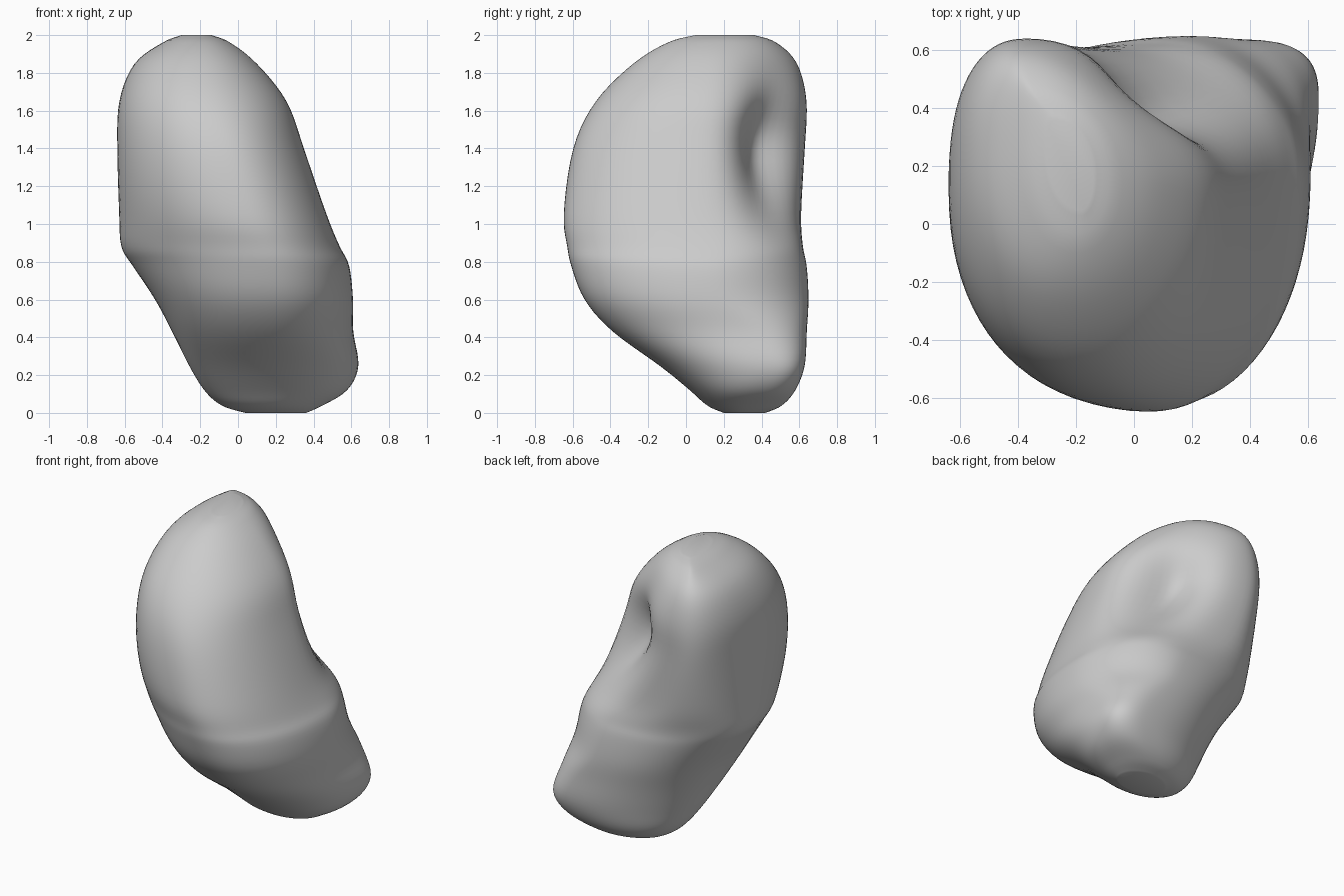
import bpy
import bmesh
import math

default_cube = bpy.data.objects.get("Cube")
if default_cube:
    bpy.data.objects.remove(default_cube, do_unlink=True)

SEGMENTS = 80
STEPS = 5

# Cross-sections from bottom to top, in hundredths:
# height, left x, left y, right x, right y, front y, front x, back y, back x, squareness
SECTIONS = [
    (0, 4, 30, 36, 30, 20, 20, 42, 20, 100),
    (4, -9, 28, 45, 33, 11, 18, 51, 25, 85),
    (12, -18, 25, 58, 38, 2, 18, 58, 32, 65),
    (25, -26, 20, 64, 43, -14, 18, 63, 40, 70),
    (43, -35, 16, 61, 30, -39, 18, 64, 30, 75),
    (60, -44, 15, 61, 15, -54, 17, 65, 20, 100),
    (78, -56, 16, 59, 12, -61, 14, 64, 12, 100),
    (88, -62, 15, 54, 10, -63, 11, 62, 3, 85),
    (105, -63, 12, 47, 5, -65, 4, 61, -22, 85),
    (140, -64, 10, 35, 8, -60, -7, 63, -36, 100),
    (165, -63, 18, 26, 10, -48, -16, 64, -37, 105),
    (185, -55, 26, 10, 14, -28, -20, 59, -38, 115),
    (196, -40, 29, -4, 15, -10, -20, 48, -36, 100),
    (200, -30, 26, -14, 17, 5, -18, 36, -27, 100),
]


def make_material(name, color):
    material = bpy.data.materials.new(name)
    material.use_nodes = True
    material.diffuse_color = color
    material.node_tree.nodes["Principled BSDF"].inputs["Base Color"].default_value = color
    return material


def blend(a, b, c, d, t):
    """Smooth curve from b to c, guided by the neighbours a and d."""
    return b + 0.5 * t * (c - a + t * (2 * a - 5 * b + 4 * c - d + t * (3 * (b - c) + d - a)))


def smooth_sections(sections):
    """Add in-between cross-sections."""
    last = len(sections) - 1
    for i in range(last):
        group = [sections[min(max(i + k, 0), last)] for k in (-1, 0, 1, 2)]
        for step in range(STEPS):
            yield [blend(*column, step / STEPS) / 100 for column in zip(*group)]
    yield [value / 100 for value in sections[last]]


def hump(z, center, width):
    return math.exp(-((z - center) / width) ** 2)


def outline(section):
    """Join the four extreme points of a section with rounded quarter arcs."""
    z, left, left_y, right, right_y, front, front_x, back, back_x, square = section
    for i in range(SEGMENTS):
        angle = math.tau * i / SEGMENTS
        c, s = math.cos(angle), math.sin(angle)
        side_x, side_y = (right, right_y) if c >= 0 else (left, left_y)
        end_x, end_y = (back_x, back) if s >= 0 else (front_x, front)
        power, scale = 0.95, 1
        if c >= 0 and s >= 0:
            # Groove running down beside the upper back ridge
            power = square
            scale = 1 - 0.3 * hump(z, 1.4, 0.3) * math.sin(2 * angle) ** 4
        elif s >= 0:
            power = 1 - 0.15 * min(z, 1)
        elif c < 0:
            power = 0.93 + 0.12 * hump(z, 0.9, 0.2)
        x = end_x + (side_x - end_x) * abs(c) ** power * scale
        y = side_y + (end_y - side_y) * abs(s) ** power * scale
        yield x, y, z


# Lofted body
bm = bmesh.new()
rings = [[bm.verts.new(p) for p in outline(s)] for s in smooth_sections(SECTIONS)]
for lower, upper in zip(rings, rings[1:]):
    for i in range(SEGMENTS):
        j = (i + 1) % SEGMENTS
        bm.faces.new((lower[i], lower[j], upper[j], upper[i]))
bm.faces.new(reversed(rings[0]))
bm.faces.new(rings[-1])

# Soften the surface slightly, leaving the end caps in place
inner = [v for ring in rings[STEPS:-STEPS] for v in ring]
for _ in range(4):
    bmesh.ops.smooth_vert(bm, verts=inner, factor=0.4,
                          use_axis_x=True, use_axis_y=True, use_axis_z=True)
bmesh.ops.recalc_face_normals(bm, faces=bm.faces)
for face in bm.faces:
    face.smooth = True

mesh = bpy.data.meshes.new("organic_body")
bm.to_mesh(mesh)
bm.free()
mesh.materials.append(make_material("plain grey", (0.6, 0.6, 0.6, 1)))
body = bpy.data.objects.new("organic_body", mesh)
bpy.context.collection.objects.link(body)
